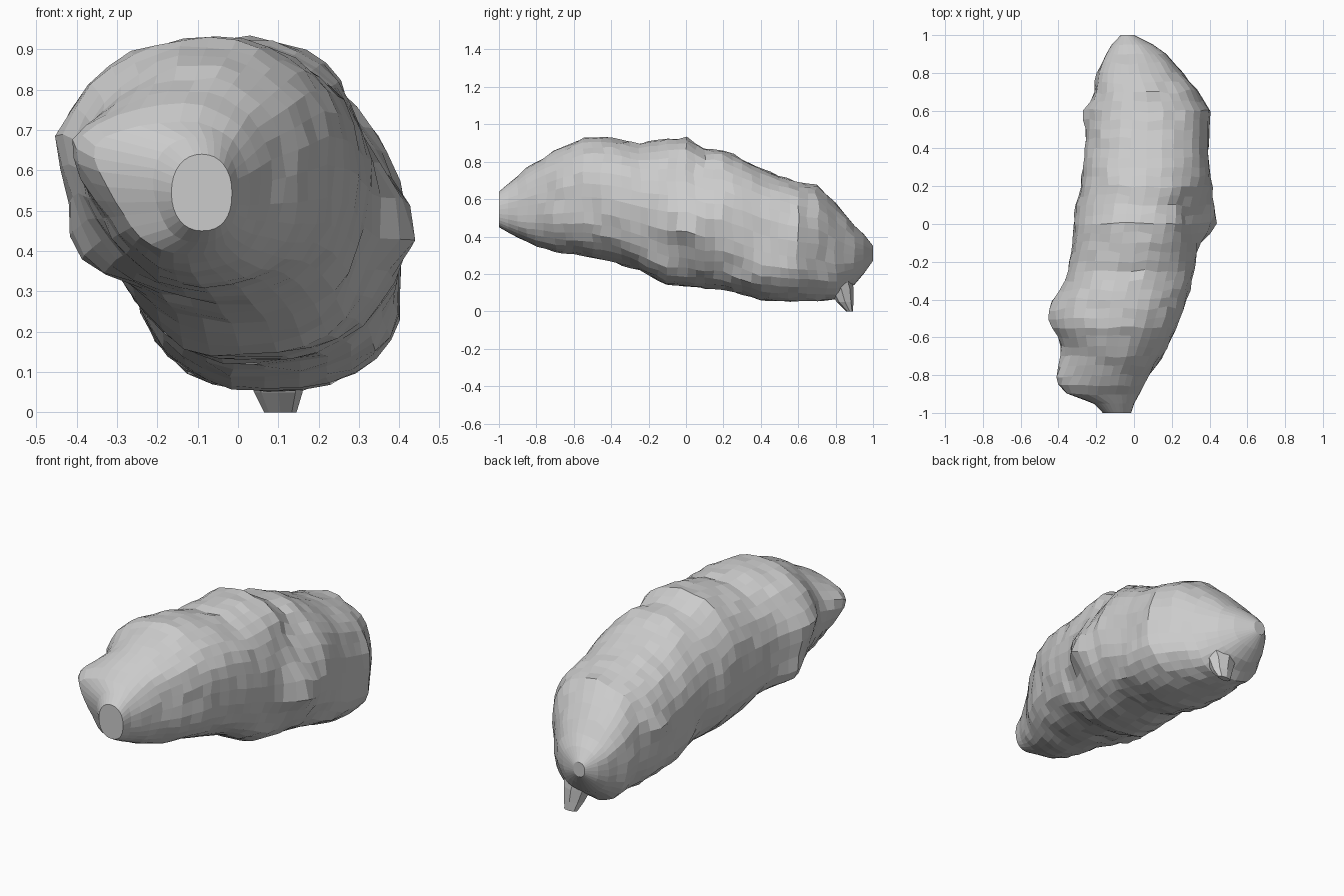
import bpy, bmesh, math
from mathutils import Vector, noise

if "Cube" in bpy.data.objects:
    bpy.data.objects.remove(bpy.data.objects["Cube"])

# Cross-sections along the body: y, left x, right x, bottom z, top z
SECTIONS = [
    (-1.00, -.165, -.015, .45, .64), (-.95, -.20, .00, .42, .68),
    (-.90, -.28, .03, .39, .72),
    (-.80, -.31, .08, .35, .80), (-.70, -.34, .15, .32, .86),
    (-.55, -.37, .23, .30, .93), (-.40, -.38, .28, .27, .93),
    (-.25, -.35, .32, .22, .90), (-.10, -.33, .35, .14, .925),
    (.00, -.32, .38, .13, .93), (.10, -.31, .40, .12, .87),
    (.20, -.28, .41, .12, .86), (.40, -.26, .39, .06, .76),
    (.60, -.25, .40, .055, .69), (.70, -.21, .34, .05, .67),
    (.80, -.20, .26, .06, .58), (.90, -.15, .17, .14, .46),
    (.95, -.12, .10, .20, .41), (1.00, -.07, .00, .27, .35)]

# Local lumps: centre, push direction and amount, radius
LUMPS = [
    ((-.27, -.86, .67), (-.10, 0, .01), .12),
    ((-.30, -.74, .62), (-.05, 0, 0), .14),
    ((-.38, -.47, .66), (-.08, 0, 0), .13),
    ((-.28, -.52, .81), (-.03, 0, .02), .11),
    ((-.33, -.42, .42), (-.06, 0, -.03), .11),
    ((.38, .00, .46), (.08, 0, 0), .09),
    ((.32, .45, .20), (.04, 0, -.01), .14),
    ((.33, .05, .72), (-.06, 0, 0), .15),
    ((-.20, .57, .45), (-.03, 0, 0), .07),
    ((.36, -.15, .35), (-.03, 0, 0), .10)]

SEGMENTS, STEP = 32, 0.05


def section_at(y):
    for a, b in zip(SECTIONS, SECTIONS[1:]):
        if y <= b[0] + 1e-6:
            t = (y - a[0]) / (b[0] - a[0])
            return [p + (q - p) * t for p, q in zip(a, b)][1:]


def signed_pow(v, e):
    return math.copysign(abs(v) ** e, v)


def ring_point(y, angle):
    xl, xr, z0, z1 = section_at(y)
    c, s = math.cos(angle), math.sin(angle)
    # Fuller, squarer curve on the lower right and towards the back
    e = .83 if c > 0 and s < 0 else (.85 if y > .3 else .92)
    p = Vector(((xl + xr) / 2 + (xr - xl) / 2 * signed_pow(c, e), y,
                (z0 + z1) / 2 + (z1 - z0) / 2 * signed_pow(s, e)))
    base = p.copy()
    end_fade = min(1, (1 - abs(y)) * 10)
    for centre, push, r in LUMPS:
        d = (base - Vector(centre)).length
        p += Vector(push) * math.exp(-(d / r) ** 2) * end_fade
    # Gentle rock-like unevenness, fading towards both ends
    fade = min(1, (1 - abs(y)) * 5)
    n = noise.noise(base * 6) * .008 + noise.noise(base * 14) * .014
    p += Vector((c, 0, s)) * n * fade
    p.y += noise.noise(base * 9 + Vector((7, 3, 1))) * .02 * fade
    return p


def loft(name, rings):
    bm = bmesh.new()
    loops = [[bm.verts.new(p) for p in ring] for ring in rings]
    for a, b in zip(loops, loops[1:]):
        for i in range(len(a)):
            j = (i + 1) % len(a)
            bm.faces.new((a[i], a[j], b[j], b[i]))
    bm.faces.new(loops[0])
    bm.faces.new(loops[-1])
    bmesh.ops.recalc_face_normals(bm, faces=bm.faces)
    mesh = bpy.data.meshes.new(name)
    bm.to_mesh(mesh)
    bm.free()
    obj = bpy.data.objects.new(name, mesh)
    bpy.context.collection.objects.link(obj)
    return obj


# Lumpy body with flat cut ends
count = round(2 / STEP)
loft("lumpy_body", [
    [ring_point(-1 + 2 * k / count, math.tau * i / SEGMENTS) for i in range(SEGMENTS)]
    for k in range(count + 1)])

# Small stub under the back end: centre, half width, half depth
STUB = [((.07, .77, .20), .13, .12), ((.09, .83, .12), .08, .065),
        ((.10, .85, .05), .06, .045), ((.105, .875, .0), .04, .018)]
loft("tail_stub", [
    [Vector(c) + Vector((w * math.cos(a), d * math.sin(a), 0))
     for a in (math.tau * i / 8 for i in range(8))]
    for c, w, d in STUB])
